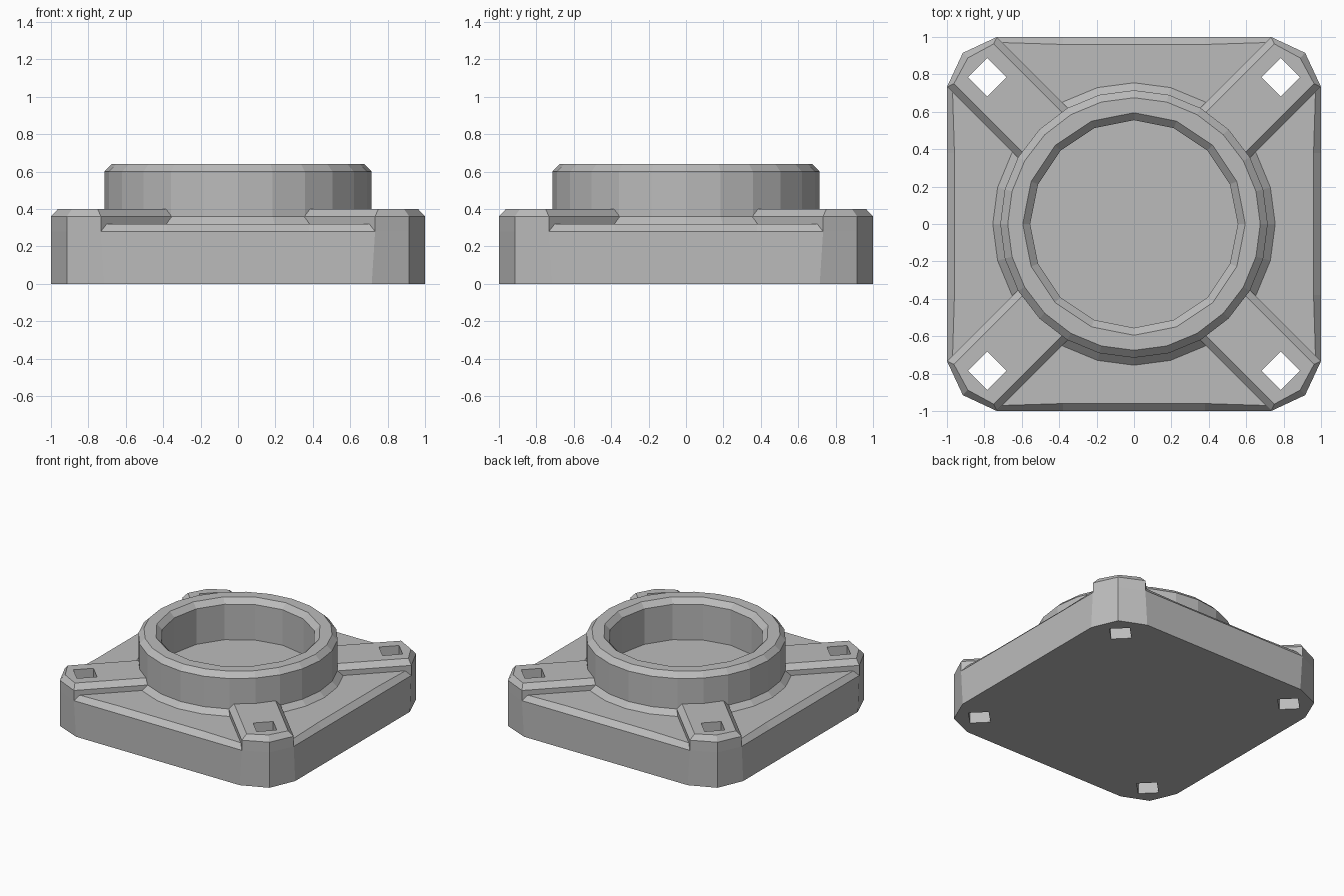
import bpy
import bmesh
from math import cos, sin, pi, sqrt
from mathutils import Matrix

if "Cube" in bpy.data.objects:
    bpy.data.objects.remove(bpy.data.objects["Cube"], do_unlink=True)

grey = bpy.data.materials.new("plain_grey")
grey.use_nodes = True
grey.diffuse_color = (0.5, 0.5, 0.5, 1)
grey.node_tree.nodes["Principled BSDF"].inputs["Base Color"].default_value = (0.5, 0.5, 0.5, 1)


def loft(name, rings):
    """Closed solid through a stack of equal-length rings of points."""
    bm = bmesh.new()
    loops = [[bm.verts.new(p) for p in ring] for ring in rings]
    for low, high in zip(loops, loops[1:]):
        for i in range(len(low)):
            j = (i + 1) % len(low)
            bm.faces.new((low[i], low[j], high[j], high[i]))
    bm.faces.new(loops[0][::-1])
    bm.faces.new(loops[-1])
    bmesh.ops.recalc_face_normals(bm, faces=bm.faces)
    mesh = bpy.data.meshes.new(name)
    bm.to_mesh(mesh)
    bm.free()
    mesh.materials.append(grey)
    obj = bpy.data.objects.new(name, mesh)
    bpy.context.collection.objects.link(obj)
    return obj


def circle(radius, z, sides):
    return [(radius * cos(2 * pi * i / sides), radius * sin(2 * pi * i / sides), z)
            for i in range(sides)]


def four_way(points, z):
    """Repeat the points of one side around all four sides."""
    turns = [(1, 0), (0, 1), (-1, 0), (0, -1)]
    return [(x * c - y * s, x * s + y * c, z) for c, s in turns for x, y in points]


def cut(obj, cutters):
    for cutter in cutters:
        mod = obj.modifiers.new("cut", "BOOLEAN")
        mod.operation = "DIFFERENCE"
        mod.solver = "EXACT"
        mod.object = cutter
    bpy.context.view_layer.objects.active = obj
    for mod in list(obj.modifiers):
        bpy.ops.object.modifier_apply(modifier=mod.name)


# Base plate with clipped corners and a tapered chamfer along each side
def side(end, edge, mid, corner):
    return [(edge, -end), (mid, -0.38), (mid, 0.38), (edge, end), (corner, corner)]


base = loft("base_plate", [
    four_way(side(0.715, 1.0, 1.0, 0.915), 0),
    four_way(side(0.733, 1.0, 1.0, 0.915), 0.28),
    four_way(side(0.70, 0.97, 0.96, 0.87), 0.32),
])

# Raised corner pads running along the diagonals into the collar
INNER = 0.62 * sqrt(2)


def pad_ring(end, edge, corner, z):
    half = (edge - end) / 2
    mid = INNER / 2
    return [(mid + half, mid - half, z), (edge, end, z), (corner, corner, z),
            (end, edge, z), (mid - half, mid + half, z)]


pads, holes = [], []
for i, place in enumerate(("back_left", "back_right", "front_right", "front_left")):
    pad = loft(place + "_pad", [
        pad_ring(0.733, 1.0, 0.915, 0.28),
        pad_ring(0.733, 1.0, 0.915, 0.36),
        pad_ring(0.75, 0.963, 0.888, 0.40),
    ])
    hole = loft(place + "_hole_cutter", [
        [(x + 0.785, y + 0.785, z) for x, y, z in circle(0.103, h, 4)]
        for h in (-0.1, 0.5)])
    for obj in (pad, hole):
        obj.data.transform(Matrix.Rotation(i * pi / 2, 4, "Z"))
    cut(pad, [hole])
    holes.append(hole)
cut(base, holes)

# Round collar with a flared foot, chamfered rim and faceted bore
collar = loft("collar", [circle(r, z, 24) for r, z in (
    (0.755, 0.30), (0.755, 0.32), (0.715, 0.36), (0.715, 0.60), (0.675, 0.64))])
bore = loft("bore_cutter", [circle(r, z, 16) for r, z in (
    (0.555, 0.25), (0.555, 0.60), (0.635, 0.68))])
cut(collar, [bore])

for cutter in holes + [bore]:
    bpy.data.objects.remove(cutter, do_unlink=True)
